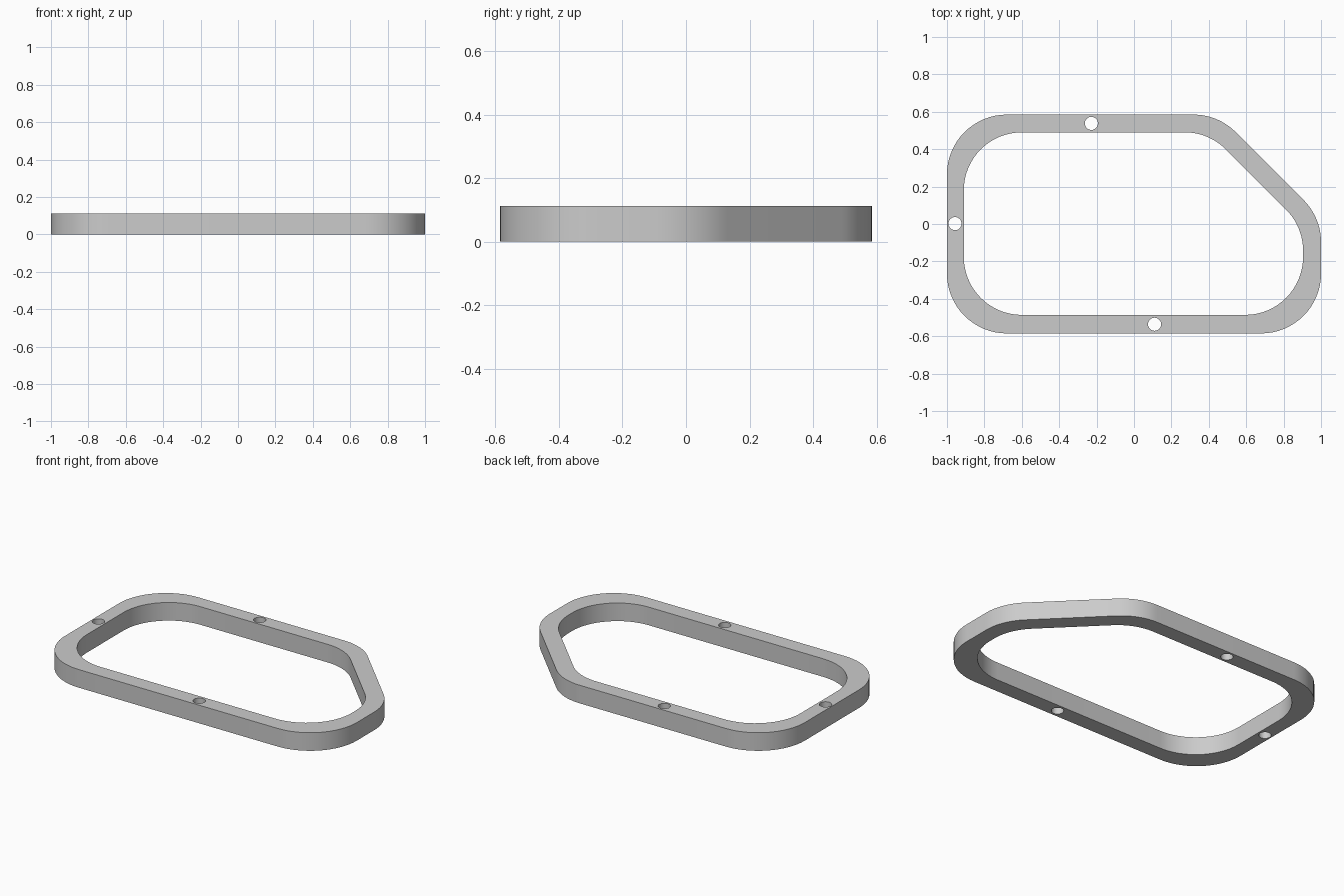
import bpy, bmesh
from math import cos, sin, pi, tan
from mathutils import Vector

if "Cube" in bpy.data.objects:
    bpy.data.objects.remove(bpy.data.objects["Cube"], do_unlink=True)

HEIGHT = 0.112


def rounded(corners, radius, steps=16):
    """Replace every sharp corner of a counter-clockwise outline by an arc."""
    points = []
    for i, corner in enumerate(corners):
        p = Vector(corner)
        before = (p - Vector(corners[i - 1])).normalized()
        after = (Vector(corners[(i + 1) % len(corners)]) - p).normalized()
        turn = before.angle(after)
        start = p - before * radius * tan(turn / 2)
        normal = Vector((-before.y, before.x))
        centre = start + normal * radius
        for k in range(steps + 1):
            a = turn * k / steps
            points.append(centre + radius * (before * sin(a) - normal * cos(a)))
    return points


def chamfered(left, right, front, back, diagonal):
    """Rectangle whose back right corner is cut along x + y = diagonal."""
    return [(left, front), (right, front), (right, diagonal - right),
            (diagonal - back, back), (left, back)]


def circle(x, y, radius, steps=32):
    return [Vector((x + radius * cos(2 * pi * k / steps),
                    y + radius * sin(2 * pi * k / steps))) for k in range(steps)]


# Frame outline, opening and three screw holes
loops = [rounded(chamfered(-1, 1, -0.585, 0.585, 1.035), 0.32),
         rounded(chamfered(-0.91, 0.904, -0.486, 0.49, 0.89), 0.31)]
loops += [circle(x, y, 0.035)
          for x, y in [(-0.228, 0.538), (-0.957, 0.002), (0.11, -0.536)]]

# Fill the profile and extrude it upwards
bm = bmesh.new()
edges = []
for loop in loops:
    verts = [bm.verts.new((p.x, p.y, 0)) for p in loop]
    edges += [bm.edges.new((verts[i - 1], verts[i])) for i in range(len(verts))]
bmesh.ops.triangle_fill(bm, use_beauty=True, edges=edges, normal=(0, 0, 1))
extruded = bmesh.ops.extrude_face_region(bm, geom=bm.faces[:], use_keep_orig=True)
top = [g for g in extruded["geom"] if isinstance(g, bmesh.types.BMVert)]
bmesh.ops.translate(bm, verts=top, vec=(0, 0, HEIGHT))
bmesh.ops.recalc_face_normals(bm, faces=bm.faces[:])
mesh = bpy.data.meshes.new("gasket_frame")
bm.to_mesh(mesh)
bm.free()

# Plain grey material
grey = bpy.data.materials.new("grey")
grey.use_nodes = True
colour = (0.6, 0.6, 0.6, 1)
grey.diffuse_color = colour
grey.node_tree.nodes["Principled BSDF"].inputs["Base Color"].default_value = colour
mesh.materials.append(grey)

frame = bpy.data.objects.new("gasket_frame", mesh)
bpy.context.collection.objects.link(frame)
bpy.context.view_layer.objects.active = frame
frame.select_set(True)
bpy.ops.object.shade_smooth_by_angle(angle=pi / 6)
